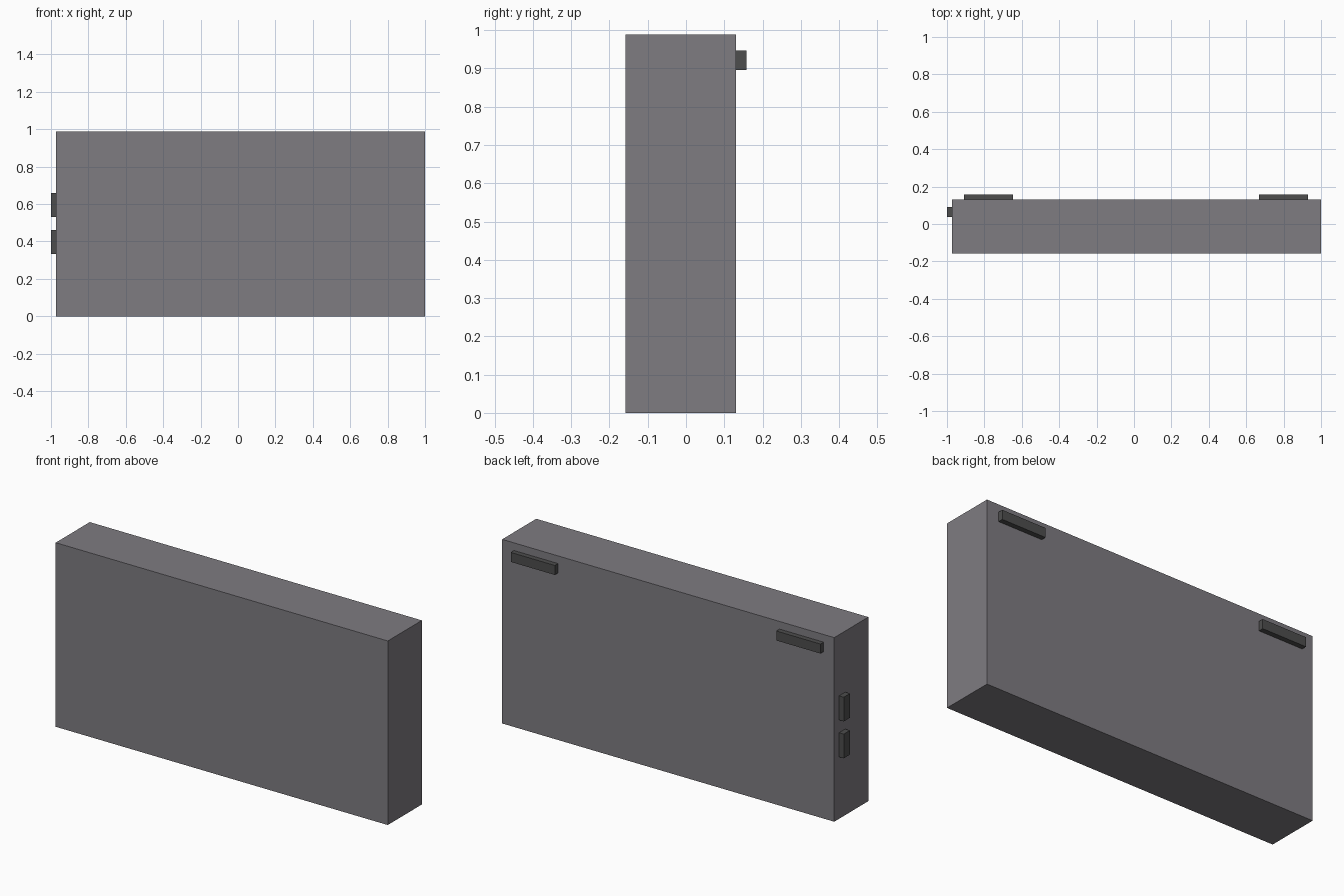
import bpy

if "Cube" in bpy.data.objects:
    bpy.data.objects.remove(bpy.data.objects["Cube"])


def material(name, color):
    m = bpy.data.materials.new(name)
    m.diffuse_color = (*color, 1)
    m.use_nodes = True
    m.node_tree.nodes["Principled BSDF"].inputs["Base Color"].default_value = m.diffuse_color
    return m


def box(name, lo, hi, mat):
    """Axis-aligned box between two corners."""
    center = [(a + b) / 2 for a, b in zip(lo, hi)]
    bpy.ops.mesh.primitive_cube_add(size=1, location=center)
    ob = bpy.context.object
    ob.name = name
    ob.scale = [b - a for a, b in zip(lo, hi)]
    bpy.ops.object.transform_apply(location=False, rotation=False, scale=True)
    ob.data.materials.append(mat)
    return ob


body_grey = material("body_grey", (0.21, 0.2, 0.22))
dark_grey = material("dark_grey", (0.075, 0.075, 0.075))

LEFT, BACK = -0.972, 0.131

# Main slab
box("body", (LEFT, -0.158, 0), (1, BACK, 0.988), body_grey)

# Shoulder buttons along the upper back edge
for side, x in (("left", -0.778), ("right", 0.799)):
    box(f"{side}_back_button", (x - 0.131, BACK, 0.896), (x + 0.131, 0.158, 0.947), dark_grey)

# Pair of side buttons on the left end
for level, z in (("lower", 0.397), ("upper", 0.595)):
    box(f"{level}_side_button", (-1, 0.038, z - 0.065), (LEFT, 0.09, z + 0.065), dark_grey)
